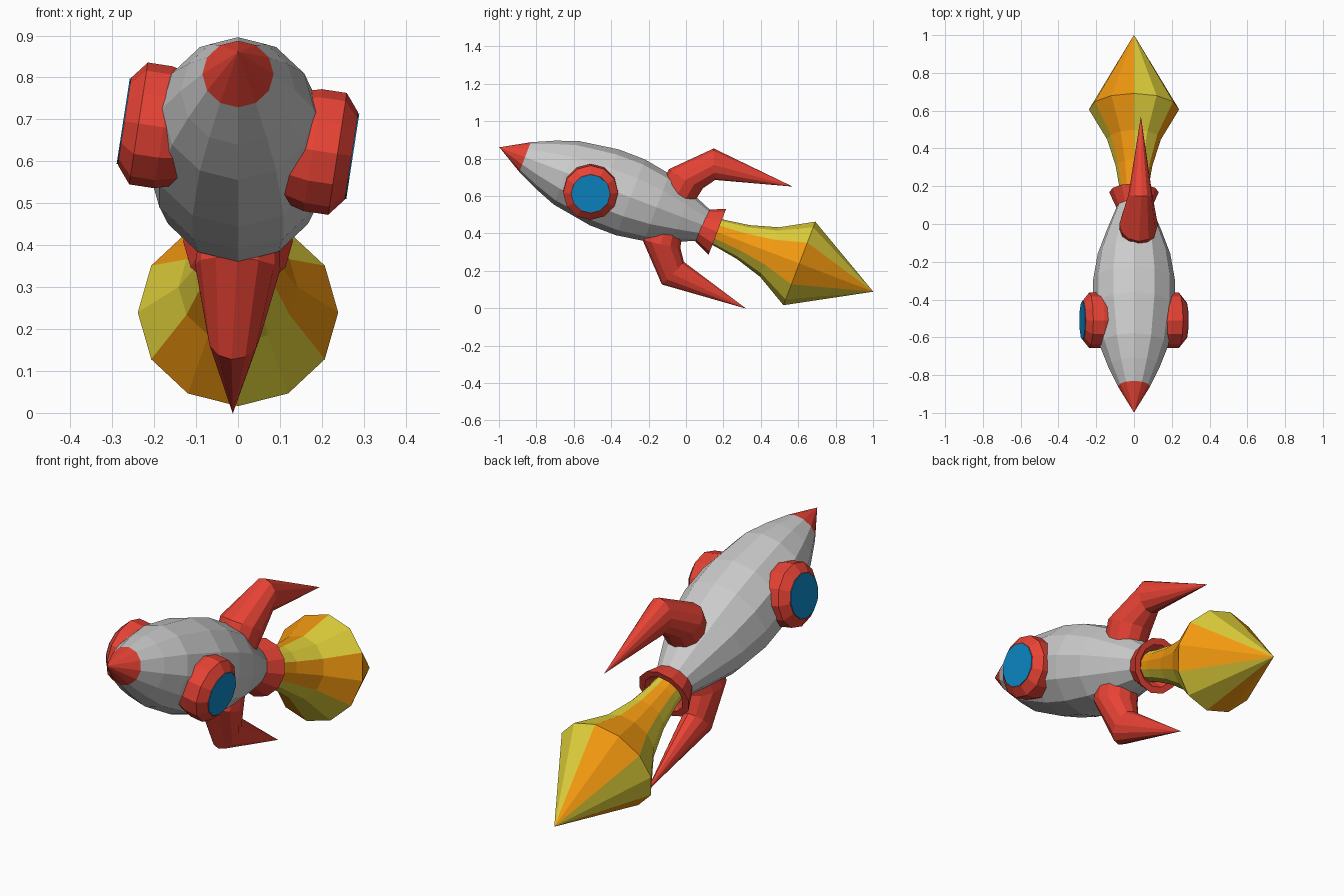
import bpy, bmesh, math
from mathutils import Vector

if "Cube" in bpy.data.objects:
    bpy.data.objects.remove(bpy.data.objects["Cube"])

SIDES = 12
TILT = math.radians(20.9)
AX = Vector((0, math.cos(TILT), -math.sin(TILT)))   # nose to tail
UP = Vector((0, math.sin(TILT), math.cos(TILT)))
X = Vector((1, 0, 0))
NOSE = Vector((0, -1, 0.855))


def material(name, rgb):
    m = bpy.data.materials.new(name)
    m.diffuse_color = (*rgb, 1)
    m.use_nodes = True
    m.node_tree.nodes["Principled BSDF"].inputs["Base Color"].default_value = m.diffuse_color
    return m


RED = material("red", (0.80, 0.055, 0.035))
ORANGE = material("orange", (0.90, 0.32, 0.005))
YELLOW = material("yellow", (0.78, 0.66, 0.045))
BLUE = material("blue", (0.004, 0.25, 0.58))


def loft(name, rings, mats=(), caps=True, band=None):
    """Skin rings given as (centre, half-axis a, half-axis b)."""
    bm = bmesh.new()
    loops = []
    for c, a, b in rings:
        loops.append([bm.verts.new(c + a * math.cos(2 * math.pi * i / SIDES)
                                   + b * math.sin(2 * math.pi * i / SIDES))
                      for i in range(SIDES)])
    for lo, hi in zip(loops, loops[1:]):
        for i in range(SIDES):
            j = (i + 1) % SIDES
            f = bm.faces.new((lo[i], lo[j], hi[j], hi[i]))
            if band:
                f.material_index = (i // band) % 2
    if caps:
        bm.faces.new(loops[0])
        bm.faces.new(loops[-1])
    bmesh.ops.remove_doubles(bm, verts=bm.verts, dist=1e-4)
    bmesh.ops.recalc_face_normals(bm, faces=bm.faces)
    me = bpy.data.meshes.new(name)
    bm.to_mesh(me)
    bm.free()
    ob = bpy.data.objects.new(name, me)
    bpy.context.collection.objects.link(ob)
    for m in mats:
        me.materials.append(m)
    return ob


def turned(name, profile, mats=(), lift=0.0, **kw):
    """Round part along the rocket axis from (distance, radius) pairs."""
    return loft(name, [(NOSE + AX * t + UP * lift, UP * r, X * r)
                       for t, r in profile], mats, **kw)


# Hull and nose cone
turned("nose_cone", [(0, 0), (0.147, 0.085)], [RED], 0.006, caps=False)
turned("hull", [(0.147, 0.085), (0.26, 0.137), (0.38, 0.182), (0.60, 0.217),
                (0.75, 0.217), (0.90, 0.192), (1.04, 0.142), (1.17, 0.09)],
       lift=0.006, caps=False)

# Flared nozzle with rim
turned("nozzle", [(1.16, 0.092), (1.25, 0.131), (1.25, 0.10), (1.20, 0.06)],
       [RED], caps=False)

# Exhaust flame in alternating bands of two faces
turned("flame", [(1.20, 0.072), (1.27, 0.076), (1.40, 0.097), (1.55, 0.142),
                 (1.72, 0.239), (2.143, 0)], [YELLOW, ORANGE], -0.002,
       caps=False, band=2)

# Portholes: bevelled red rims with blue glass, slightly rolled
roll = math.radians(8.7)
for side, s in (("right", 1), ("left", -1)):
    nrm = Vector((math.cos(roll), 0, -math.sin(roll))) * s
    tan = Vector((math.sin(roll), 0, math.cos(roll)))
    mid = Vector((0, -0.51, 0.654))

    def ring(d, r):
        return (mid + nrm * d, tan * r, Vector((0, r, 0)))
    loft("porthole_rim_" + side,
         [ring(0.12, 0.13), ring(0.18, 0.147), ring(0.24, 0.147),
          ring(0.274, 0.105)], [RED])
    loft("porthole_glass_" + side, [ring(0.26, 0.103), ring(0.277, 0.103)],
         [BLUE])

# Fins: bent tapering tubes above and below, given by outer and inner edges
FIN = [((0.885, 0.13), (1.075, 0.07), 0.095),
       ((0.888, 0.20), (1.095, 0.17), 0.102),
       ((1.073, 0.39), (1.14, 0.235), 0.064),
       ((1.54, 0.35), (1.54, 0.35), 0.0)]
lean = math.radians(4)
for side, s in (("top", 1), ("bottom", -1)):
    out = (UP * math.cos(lean) + X * math.sin(lean)) * s
    wide = X * math.cos(lean) - UP * math.sin(lean)
    base = NOSE + UP * 0.02 + X * 0.012
    rings = []
    for (t0, r0), (t1, r1), w in FIN:
        p, q = AX * t0 + out * r0, AX * t1 + out * r1
        rings.append((base + (p + q) / 2, (p - q) / 2, wide * w))
    loft("fin_" + side, rings, [RED])
